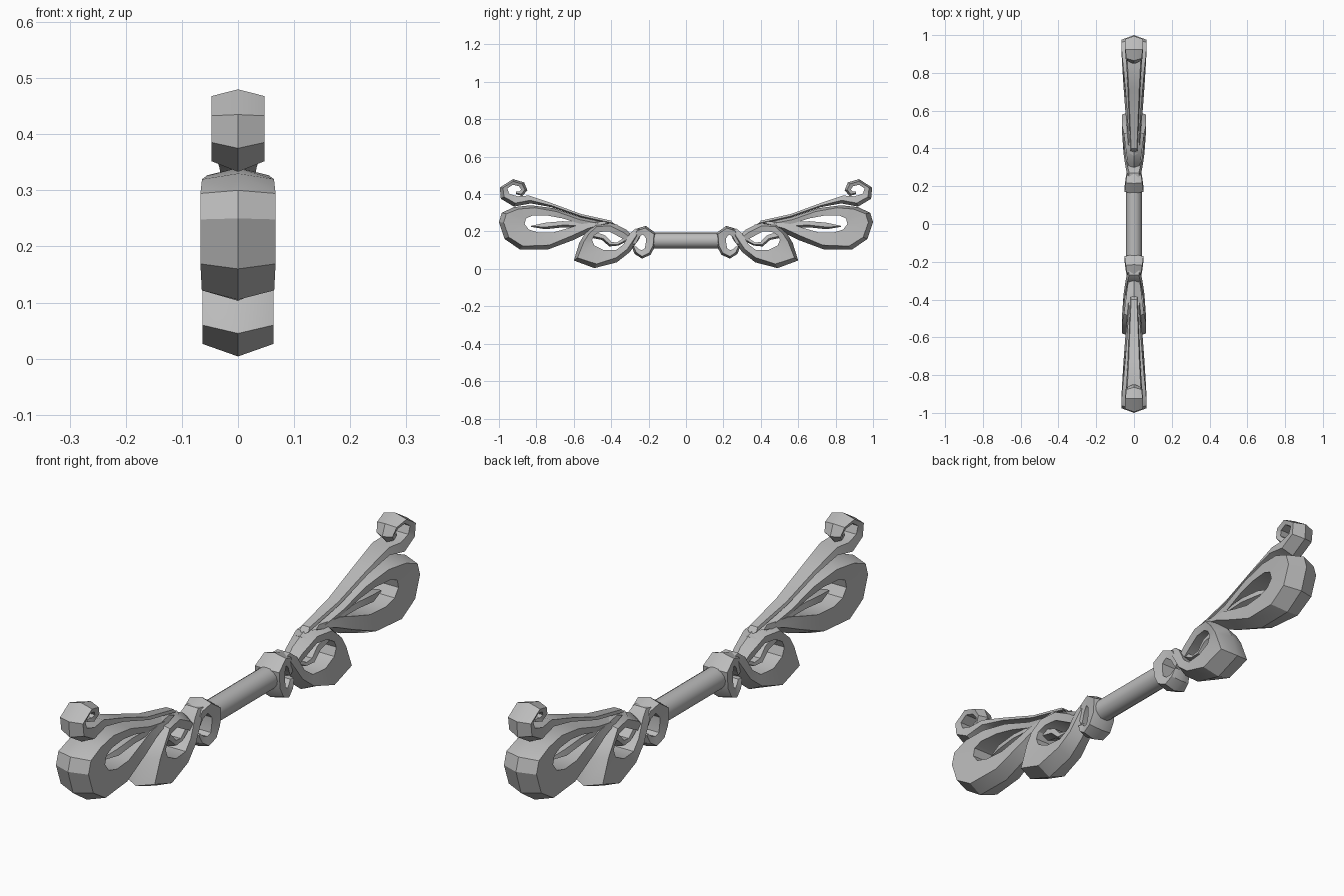
import bpy
import bmesh
from math import radians
from mathutils import Vector

cube = bpy.data.objects.get("Cube")
if cube:
    bpy.data.objects.remove(cube)

GREY = (0.5, 0.5, 0.5)
metal = bpy.data.materials.new("plain grey")
metal.use_nodes = True
metal.diffuse_color = (*GREY, 1)
metal.node_tree.nodes["Principled BSDF"].inputs["Base Color"].default_value = (*GREY, 1)


def finish(obj, angle):
    obj.data.materials.append(metal)
    bpy.ops.object.select_all(action='DESELECT')
    obj.select_set(True)
    bpy.context.view_layer.objects.active = obj
    bpy.ops.object.shade_smooth_by_angle(angle=radians(angle))


def ribbon(name, outer, inner, widths, bevel=0.025):
    """Sweep a five sided section, ridged on its outer rim, between two
    edge lines in the side plane; widths are start, middle, end."""
    bm = bmesh.new()
    last = len(outer) - 1
    rings = []
    for i, (o, n) in enumerate(zip(outer, inner)):
        t = 2 * i / last
        a, b, c = widths
        # widths swell quickly from the root and stay full round the end
        half = a + (b - a) * min(1, t * 1.4) if t <= 1 else c + (b - c) * min(1, (2 - t) * 1.4)
        o, n = Vector(o), Vector(n)
        across = n - o
        edge = o + across.normalized() * min(bevel, across.length * 0.4)
        section = [(0, o), (half, edge), (half * 0.85, n), (-half * 0.85, n), (-half, edge)]
        rings.append([bm.verts.new((x, p.x, p.y)) for x, p in section])
    for r, s in zip(rings, rings[1:]):
        for k in range(len(r)):
            j = (k + 1) % len(r)
            bm.faces.new((r[k], r[j], s[j], s[k]))
    bm.faces.new(rings[0])
    bm.faces.new(rings[-1])
    bmesh.ops.recalc_face_normals(bm, faces=bm.faces)
    mesh = bpy.data.meshes.new(name)
    bm.to_mesh(mesh)
    bm.free()
    obj = bpy.data.objects.new(name, mesh)
    bpy.context.collection.objects.link(obj)
    finish(obj, 32)
    # the same ornament on both ends of the grip
    mirror = obj.modifiers.new("both ends", 'MIRROR')
    mirror.use_axis = (False, True, False)
    mirror.use_clip = False
    mirror.use_mirror_merge = False
    return obj


# Grip
bpy.ops.mesh.primitive_cylinder_add(vertices=16, radius=0.042, depth=0.4,
                                    location=(0, 0, 0.152), rotation=(radians(90), 0, 0))
grip = bpy.context.object
grip.name = "grip"
finish(grip, 40)

# Scroll where the grip meets the ornament
ribbon("collar_scroll",
       [(.29, .12), (.275, .08), (.235, .055), (.19, .075), (.165, .12),
        (.16, .19), (.215, .23), (.265, .215), (.3, .16)],
       [(.265, .12), (.25, .105), (.235, .1), (.22, .11), (.215, .14),
        (.215, .165), (.23, .185), (.25, .17), (.27, .13)],
       (.035, .05, .03), .012)

# Lower leaf loop
ribbon("lower_loop",
       [(.26, .15), (.32, .21), (.4, .25), (.49, .245), (.54, .19), (.57, .14),
        (.6, .045), (.49, .004), (.37, .035), (.3, .09), (.25, .16), (.23, .21)],
       [(.28, .13), (.345, .165), (.41, .2), (.46, .198), (.49, .18), (.502, .155),
        (.49, .125), (.44, .1), (.375, .1), (.335, .13), (.3, .19), (.27, .215)],
       (.025, .063, .03))

# Curl inside the lower loop
ribbon("lower_tendril",
       [(.29, .16), (.36, .125), (.41, .12), (.45, .155), (.5, .165)],
       [(.31, .18), (.37, .14), (.4, .145), (.43, .178), (.49, .2)],
       (.02, .03, .03), .01)

# Upper leaf loop
ribbon("upper_loop",
       [(.36, .235), (.56, .275), (.71, .325), (.83, .34), (.92, .33), (.985, .3),
        (1, .25), (.97, .16), (.89, .105), (.74, .103), (.6, .155), (.5, .205), (.4, .24)],
       [(.4, .21), (.58, .245), (.66, .27), (.74, .285), (.82, .285), (.855, .27),
        (.863, .24), (.84, .21), (.79, .195), (.71, .195), (.64, .215), (.56, .24), (.44, .255)],
       (.025, .067, .03))

# Tongue inside the upper loop
ribbon("upper_tongue",
       [(.56, .22), (.66, .222), (.75, .212), (.83, .225)],
       [(.56, .25), (.66, .255), (.75, .247), (.83, .23)],
       (.03, .035, .01), .012)

# Long tail ending in a curl
ribbon("tail_curl",
       [(.38, .235), (.56, .275), (.72, .33), (.83, .35), (.92, .333), (.99, .375),
        (.995, .435), (.925, .48), (.865, .462), (.848, .42), (.875, .39), (.91, .4)],
       [(.4, .258), (.56, .293), (.72, .352), (.84, .392), (.9, .388), (.945, .402),
        (.955, .43), (.925, .45), (.893, .442), (.882, .425), (.89, .415), (.91, .415)],
       (.018, .047, .018), .02)
